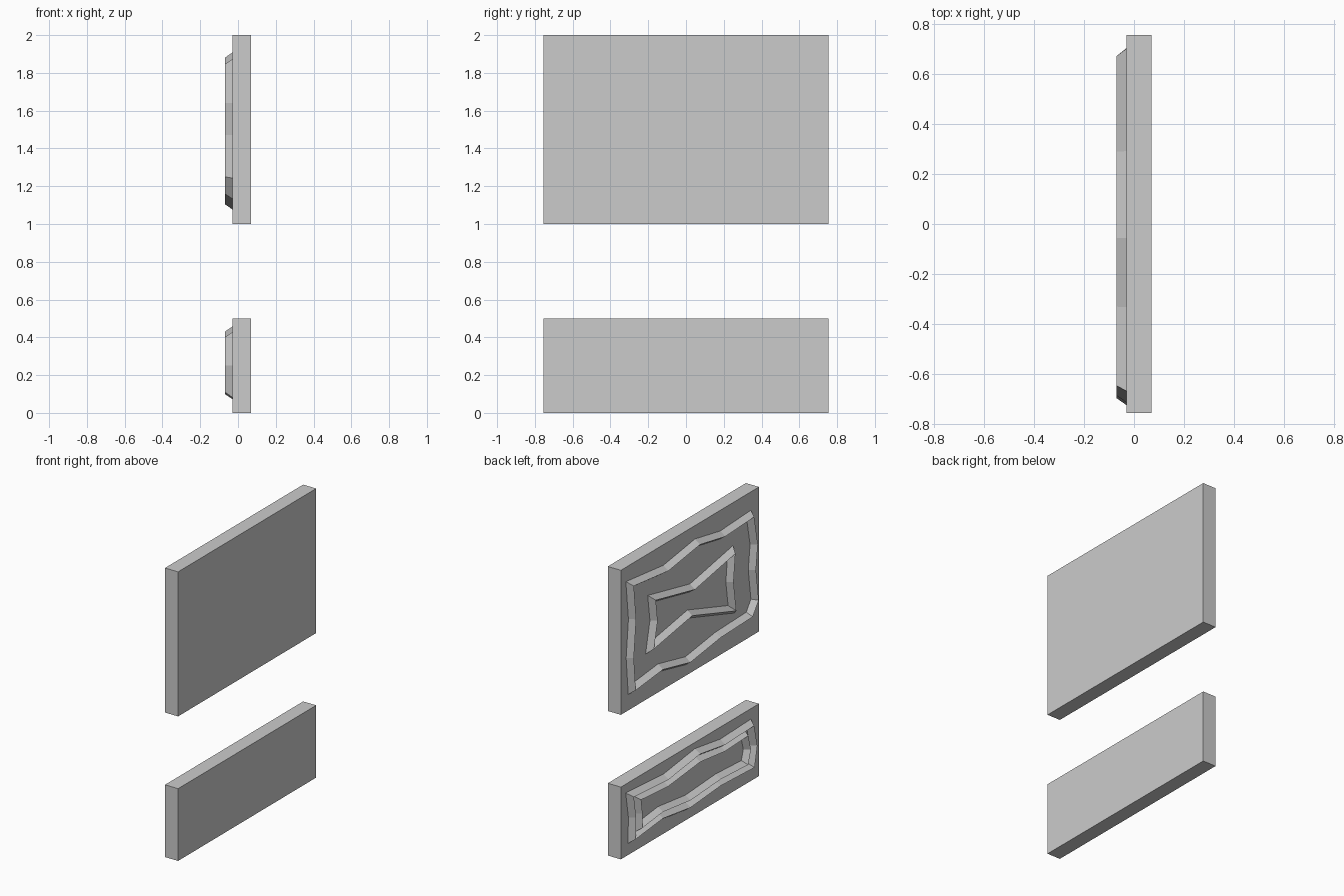
import bpy, bmesh
from mathutils import Vector

if "Cube" in bpy.data.objects:
    bpy.data.objects.remove(bpy.data.objects["Cube"])

BACK, CREST = -0.03, -0.07   # panel face and ridge crest along x


def slab(name, z0, z1):
    bpy.ops.mesh.primitive_cube_add(size=1, location=(0.02, 0, (z0 + z1) / 2))
    ob = bpy.context.object
    ob.name = name
    ob.scale = (0.1, 1.51, z1 - z0)


def offset(pts, d):
    """Mitred offset of a closed loop (positive = outward for this winding)."""
    out, n = [], len(pts)
    for i in range(n):
        a, b, c = (Vector(pts[(i + k) % n]) for k in (-1, 0, 1))
        e1, e2 = (b - a).normalized(), (c - b).normalized()
        n1, n2 = Vector((e1.y, -e1.x)), Vector((e2.y, -e2.x))
        m = (n1 + n2).normalized()
        out.append(b + m * d / max(m.dot(n1), 0.4))
    return out


def ridge(name, crest, run=0.027):
    """Closed ridge of triangular section following the crest loop (y, z)."""
    if sum(a[0] * b[1] - b[0] * a[1] for a, b in zip(crest, crest[1:] + crest[:1])) < 0:
        crest = crest[::-1]
    bm = bmesh.new()
    loops = []
    for d, x in ((run, BACK), (0, CREST), (-run, BACK)):
        loops.append([bm.verts.new((x, p[0], p[1])) for p in offset(crest, d)])
    n = len(crest)
    for r in range(3):
        p, q = loops[r], loops[(r + 1) % 3]
        for i in range(n):
            j = (i + 1) % n
            bm.faces.new((p[i], p[j], q[j], q[i]))
    bmesh.ops.recalc_face_normals(bm, faces=bm.faces)
    me = bpy.data.meshes.new(name)
    bm.to_mesh(me)
    bm.free()
    bpy.context.collection.objects.link(bpy.data.objects.new(name, me))


# Two plain panels
slab("upper_panel", 1.0, 2.0)
slab("lower_panel", 0.0, 0.5)

# Upper panel: wavy border and bow-tie ring
ridge("upper_border", [
    (0.67, 1.87), (0.29, 1.83), (-0.055, 1.88), (-0.33, 1.83), (-0.645, 1.845),
    (-0.685, 1.64), (-0.665, 1.47), (-0.695, 1.25), (-0.63, 1.16),
    (-0.28, 1.15), (0.05, 1.105), (0.35, 1.17), (0.65, 1.14), (0.67, 1.37), (0.645, 1.63)])
ridge("upper_bow_tie", [
    (0.43, 1.68), (0.0, 1.59), (-0.44, 1.67), (-0.42, 1.48), (-0.45, 1.27),
    (0.03, 1.42), (0.45, 1.35), (0.41, 1.53)])

# Lower panel: two nested wavy borders
ridge("lower_border", [
    (0.67, 0.41), (0.29, 0.385), (-0.055, 0.43), (-0.33, 0.39), (-0.645, 0.40),
    (-0.68, 0.25), (-0.65, 0.11), (-0.28, 0.125), (0.05, 0.10), (0.35, 0.14),
    (0.65, 0.11), (0.645, 0.26)])
ridge("lower_inner_border", [
    (0.59, 0.36), (0.29, 0.34), (-0.055, 0.375), (-0.33, 0.345), (-0.58, 0.355),
    (-0.61, 0.25), (-0.58, 0.155), (-0.28, 0.17), (0.05, 0.15), (0.35, 0.185),
    (0.575, 0.16), (0.575, 0.26)], 0.025)
